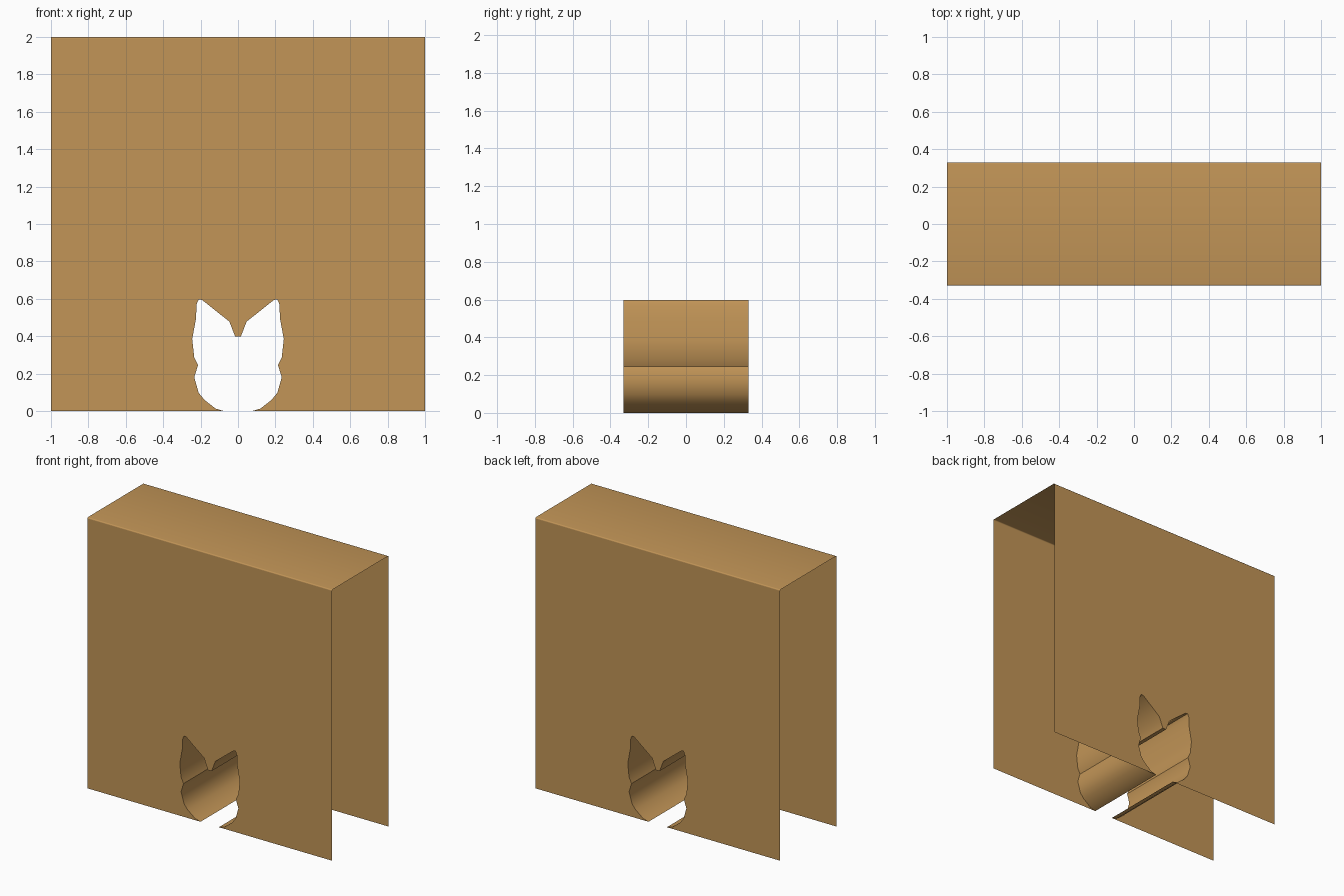
import bpy, math

if "Cube" in bpy.data.objects:
    bpy.data.objects.remove(bpy.data.objects["Cube"])

DEPTH = 0.33      # half depth of the block
ROUND = 0.008     # tiny rounding on the top edges

wood = bpy.data.materials.new("warm_wood")
wood.diffuse_color = (0.54, 0.30, 0.095, 1)
wood.use_nodes = True
wood.node_tree.nodes["Principled BSDF"].inputs["Base Color"].default_value = wood.diffuse_color


def make(name, verts, faces, smooth=False):
    mesh = bpy.data.meshes.new(name)
    mesh.from_pydata(verts, [], faces)
    mesh.materials.append(wood)
    mesh.update()
    obj = bpy.data.objects.new(name, mesh)
    bpy.context.collection.objects.link(obj)
    if smooth:
        bpy.ops.object.select_all(action='DESELECT')
        obj.select_set(True)
        bpy.context.view_layer.objects.active = obj
        bpy.ops.object.shade_smooth_by_angle(angle=math.radians(40))
    return obj


def sweep(name, profile):
    """Ruled strip through a list of (x, y0, y1, z) rungs."""
    verts = []
    for x0, y0, x1, y1, z in profile:
        verts += [(x0, y0, z), (x1, y1, z)]
    faces = [(2*i, 2*i + 1, 2*i + 3, 2*i + 2) for i in range(len(profile) - 1)]
    return make(name, verts, faces, True)


# Right half of the eared doorway, from the floor up to the centre notch
half = [(0.075, 0), (0.12, 0.013), (0.18, 0.06), (0.21, 0.097), (0.234, 0.18),
        (0.214, 0.245), (0.234, 0.287), (0.245, 0.385), (0.224, 0.497),
        (0.222, 0.57), (0.21, 0.597), (0.192, 0.594), (0.046, 0.478), (0.015, 0.398)]
door = [(-x, z) for x, z in half] + half[::-1]

# Front and back panels with the doorway cut out
outline = [(-1, 0)] + door + [(1, 0), (1, 2 - ROUND), (-1, 2 - ROUND)]
for name, y in (("front_panel", -DEPTH), ("back_panel", DEPTH)):
    loop = list(range(len(outline)))
    make(name, [(x, y, z) for x, z in outline], [loop if y < 0 else loop[::-1]])

# Tunnel joining the two doorways
sweep("doorway_tunnel", [(x, -DEPTH, x, DEPTH, z) for x, z in door])

# Top sheet with finely rounded long edges
arc = [(DEPTH - ROUND + ROUND * math.cos(a), 2 - ROUND + ROUND * math.sin(a))
       for a in (i * math.pi / 8 for i in range(5))]
section = [(-y, z) for y, z in arc] + arc[::-1]
sweep("top_sheet", [(-1, y, 1, y, z) for y, z in section])
